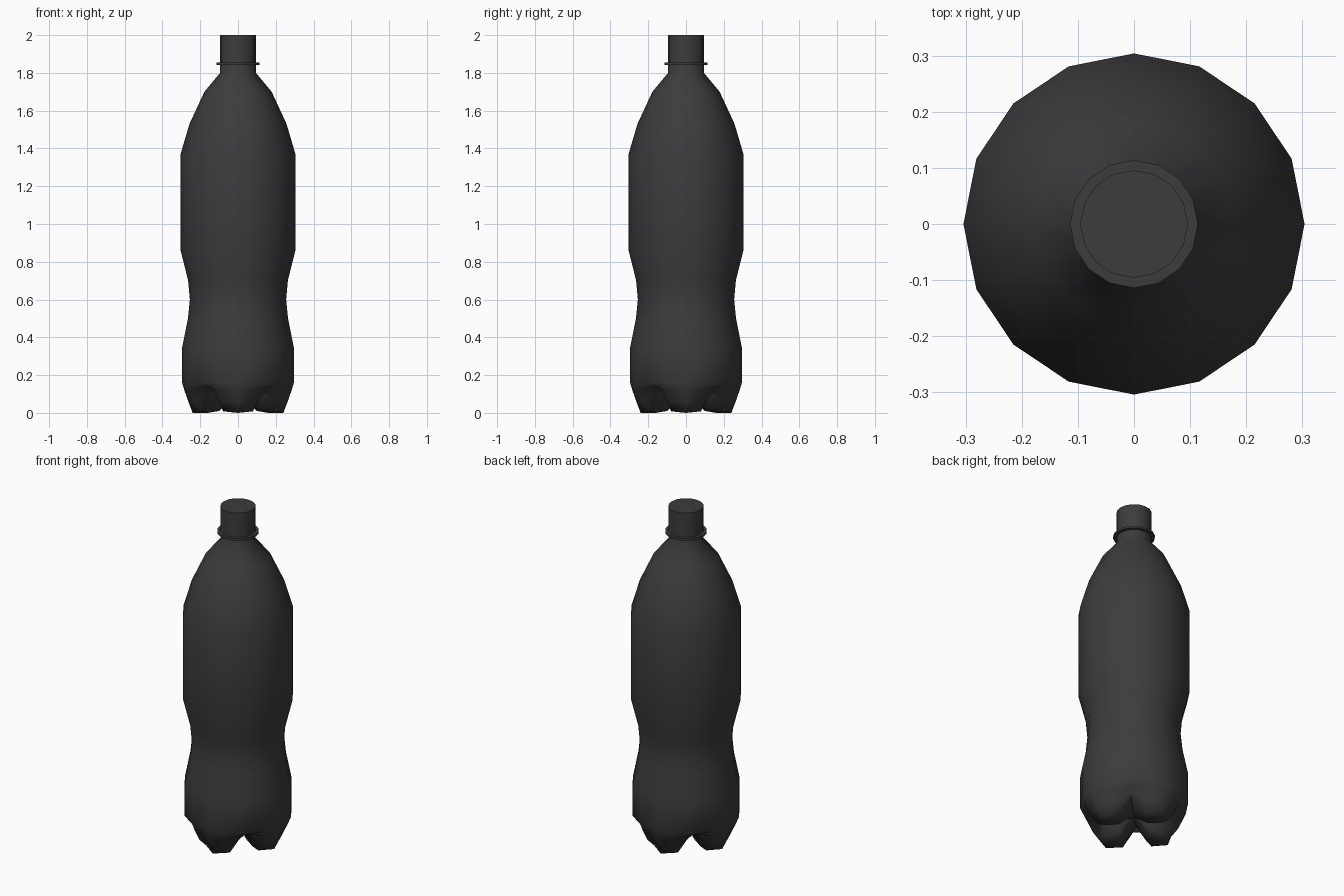
import bpy, bmesh, math

if "Cube" in bpy.data.objects:
    bpy.data.objects.remove(bpy.data.objects["Cube"])

SIDES = 16

mat = bpy.data.materials.new("dark_plastic")
mat.diffuse_color = (0.045, 0.045, 0.045, 1)
mat.use_nodes = True
mat.node_tree.nodes["Principled BSDF"].inputs["Base Color"].default_value = mat.diffuse_color


def lathe(name, rows, smooth_angle):
    """Skin rings bottom to top; each row is a function of the side index giving (r, z)."""
    bm = bmesh.new()
    rings = []
    for row in rows:
        ring = []
        for i in range(SIDES):
            r, z = row(i)
            a = 2 * math.pi * i / SIDES
            ring.append(bm.verts.new((r * math.cos(a), r * math.sin(a), z)))
        rings.append(ring)
    for lo, hi in zip(rings, rings[1:]):
        for i in range(SIDES):
            j = (i + 1) % SIDES
            bm.faces.new((lo[i], lo[j], hi[j], hi[i]))
    # close both ends with fans
    for ring in (rings[0], rings[-1]):
        z = sum(v.co.z for v in ring) / SIDES
        centre = bm.verts.new((0, 0, z))
        for i in range(SIDES):
            bm.faces.new((ring[i], ring[(i + 1) % SIDES], centre))
    bmesh.ops.recalc_face_normals(bm, faces=bm.faces)
    me = bpy.data.meshes.new(name)
    bm.to_mesh(me)
    bm.free()
    me.materials.append(mat)
    ob = bpy.data.objects.new(name, me)
    bpy.context.collection.objects.link(ob)
    bpy.ops.object.select_all(action='DESELECT')
    ob.select_set(True)
    bpy.context.view_layer.objects.active = ob
    bpy.ops.object.shade_smooth_by_angle(angle=math.radians(smooth_angle))
    return ob


def circle(r, z):
    return lambda i: (r, z)


def petal(foot, edge, groove):
    """Four feet on the axes, grooves on the diagonals."""
    return lambda i: (foot, edge, groove, edge)[i % 4]


# four-footed base, from the middle outwards
base = [
    petal((0.04, 0.07), (0.04, 0.07), (0.03, 0.085)),
    petal((0.10, 0.01), (0.09, 0.025), (0.07, 0.09)),
    petal((0.16, 0.0), (0.15, 0.01), (0.11, 0.10)),
    petal((0.24, 0.0), (0.205, 0.008), (0.16, 0.115)),
    petal((0.263, 0.06), (0.25, 0.055), (0.20, 0.13)),
    petal((0.284, 0.12), (0.28, 0.12), (0.25, 0.142)),
]

# body and shoulder up to the neck
body = [circle(r, z) for r, z in [
    (0.296, 0.16), (0.296, 0.345), (0.265, 0.50), (0.255, 0.60), (0.264, 0.70),
    (0.304, 0.86), (0.304, 1.37), (0.257, 1.53), (0.178, 1.70), (0.095, 1.80),
    (0.095, 1.85)]]
lathe("bottle_body", base + body, 65)

# neck ring and cap
lathe("neck_ring", [circle(0.09, 1.842), circle(0.114, 1.842),
                    circle(0.114, 1.854), circle(0.09, 1.854)], 40)
lathe("cap", [circle(0.096, 1.85), circle(0.096, 2.0)], 40)
